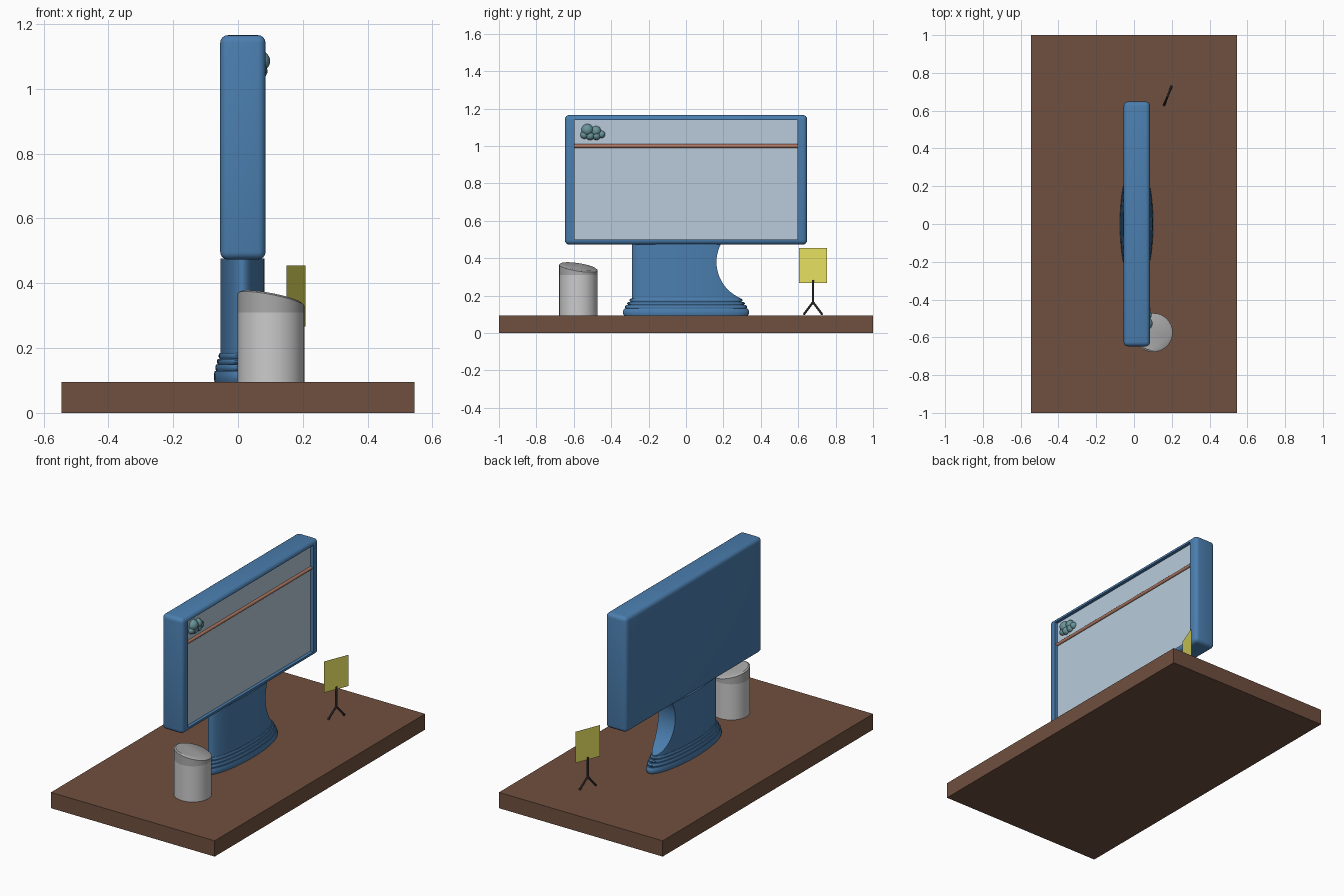
import bpy, bmesh, math
from mathutils import Vector

if "Cube" in bpy.data.objects:
    bpy.data.objects.remove(bpy.data.objects["Cube"])


def material(name, rgb):
    m = bpy.data.materials.new(name)
    m.diffuse_color = (*rgb, 1)
    m.use_nodes = True
    m.node_tree.nodes["Principled BSDF"].inputs["Base Color"].default_value = m.diffuse_color
    return m


BLUE = material("blue_plastic", (0.07, 0.21, 0.43))
WOOD = material("dark_wood", (0.16, 0.08, 0.05))
GLASS = material("screen_grey", (0.48, 0.6, 0.7))
RUST = material("rust", (0.45, 0.2, 0.13))
TEAL = material("teal", (0.14, 0.3, 0.33))
YELLOW = material("yellow_paper", (0.8, 0.75, 0.12))
DARK = material("dark_metal", (0.06, 0.05, 0.05))
LID = material("lid_grey", (0.4, 0.4, 0.4))


def finish(name, bm, mat=None, smooth=True):
    bmesh.ops.recalc_face_normals(bm, faces=bm.faces)
    me = bpy.data.meshes.new(name)
    bm.to_mesh(me)
    bm.free()
    ob = bpy.data.objects.new(name, me)
    bpy.context.collection.objects.link(ob)
    if mat:
        me.materials.append(mat)
    if smooth:
        activate(ob)
        bpy.ops.object.shade_smooth_by_angle(angle=math.radians(35))
    return ob


def activate(ob):
    bpy.ops.object.select_all(action='DESELECT')
    ob.select_set(True)
    bpy.context.view_layer.objects.active = ob


def box(name, lo, hi, mat=None, bevel=0):
    bm = bmesh.new()
    bmesh.ops.create_cube(bm, size=1)
    for v in bm.verts:
        v.co = [lo[i] + (v.co[i] + 0.5) * (hi[i] - lo[i]) for i in range(3)]
    if bevel:
        bmesh.ops.bevel(bm, geom=bm.edges[:], offset=bevel, segments=4,
                        profile=0.5, affect='EDGES')
    return finish(name, bm, mat, bevel > 0)


def loft(name, centre, rings, mat=None, segs=32, slant=(0, 0)):
    """Stack of capped ellipses (rx, ry, z, amount of slant)."""
    bm = bmesh.new()
    loops = []
    for rx, ry, z, s in rings:
        loop = []
        for i in range(segs):
            a = 2 * math.pi * i / segs
            x, y = rx * math.cos(a), ry * math.sin(a)
            loop.append(bm.verts.new((centre[0] + x, centre[1] + y,
                                      z + s * (slant[0] * x + slant[1] * y))))
        loops.append(loop)
    for a, b in zip(loops, loops[1:]):
        for i in range(segs):
            j = (i + 1) % segs
            bm.faces.new((a[i], a[j], b[j], b[i]))
    bm.faces.new(loops[0])
    bm.faces.new(loops[-1])
    return finish(name, bm, mat)


def rod(name, p, q, r, mat, segs=10):
    p, q = Vector(p), Vector(q)
    bm = bmesh.new()
    bmesh.ops.create_cone(bm, cap_ends=True, segments=segs, radius1=r,
                          radius2=r, depth=(q - p).length)
    rot = (q - p).to_track_quat('Z', 'Y')
    for v in bm.verts:
        v.co = rot @ v.co + (p + q) / 2
    return finish(name, bm, mat)


def subtract(ob, cutter):
    mod = ob.modifiers.new("cut", 'BOOLEAN')
    mod.operation = 'DIFFERENCE'
    mod.solver = 'EXACT'
    mod.object = cutter
    activate(ob)
    bpy.ops.object.modifier_apply(modifier=mod.name)
    bpy.data.objects.remove(cutter)
    bpy.ops.object.shade_smooth_by_angle(angle=math.radians(35))


# Desk top
box("desk", (-0.545, -1, 0), (0.545, 1, 0.095), WOOD)

# Monitor case with recessed screen
case = box("monitor_case", (-0.055, -0.648, 0.473), (0.085, 0.648, 1.166), BLUE, 0.024)
subtract(case, box("screen_cutter", (0.06, -0.595, 0.499), (0.2, 0.595, 1.14)))
box("screen", (0.05, -0.597, 0.497), (0.066, 0.597, 1.142), GLASS)

# Branch across the screen and cluster of balls in its corner
rod("screen_bar", (0.068, -0.596, 1.0), (0.068, 0.596, 1.0), 0.01, RUST, 12)
for y, z, r in [(-0.527, 1.086, 0.032), (-0.481, 1.080, 0.027), (-0.543, 1.060, 0.022),
                (-0.513, 1.055, 0.024), (-0.478, 1.055, 0.023), (-0.452, 1.062, 0.020)]:
    bm = bmesh.new()
    bmesh.ops.create_uvsphere(bm, u_segments=20, v_segments=12, radius=r)
    bmesh.ops.translate(bm, verts=bm.verts, vec=(0.067, y, z))
    finish("cluster_ball", bm, TEAL)

# Stand neck: oval column with a round bite out of each side
CX = 0.0135
neck = loft("stand_neck", (CX, 0), [(0.068, 0.29, 0.16, 0), (0.068, 0.29, 0.476, 0)], BLUE, 64)
for s in (-1, 1):
    subtract(neck, rod("neck_cutter", (-0.3, s * 0.373, 0.38), (0.3, s * 0.373, 0.38),
                       0.21, None, 64))

# Stand base: stacked rounded oval tiers
rings = []
levels = [0.095, 0.13, 0.15, 0.167, 0.185]
for k, t in enumerate((1.0, 0.78, 0.52, 0.25)):
    z0, h = levels[k], levels[k + 1] - levels[k]
    for d, f in ((0.12, 0), (0, 0.3), (0, 0.65), (0.15, 1)):
        w = t - d
        rings.append((0.068 + 0.02 * w, 0.29 + 0.047 * w, z0 + f * h, 0))
loft("stand_base", (CX, 0), rings, BLUE, 64)

# Cup with slanted collar and lid
C, R, SL = (0.102, -0.575), 0.103, (-0.19, -0.15)
loft("cup_body", C, [(R, R, 0.095, 0), (R, R, 0.31, 0)])
loft("cup_collar", C, [(R, R, 0.31, 0), (R, R, 0.345, 1)], LID, slant=SL)
loft("cup_lid", C, [(R, R, 0.345, 1), (R, R, 0.35, 1), (0.094, 0.094, 0.356, 1)], LID, slant=SL)

# Note card on a forked holder
mid, d = Vector((0.179, 0.679, 0)), Vector((0.03, 0.075, 0))
up = Vector((0, 0, 1))
bm = bmesh.new()
bm.faces.new([bm.verts.new(mid + d * s + up * z)
              for s, z in ((-1, 0.267), (1, 0.267), (1, 0.455), (-1, 0.455))])
finish("note_card", bm, YELLOW, False)
rod("holder_post", mid + up * 0.16, mid + up * 0.283, 0.006, DARK)
for s in (-1, 1):
    rod("holder_leg", mid + up * 0.165, mid + d * s * 0.66 + up * 0.099, 0.006, DARK)
